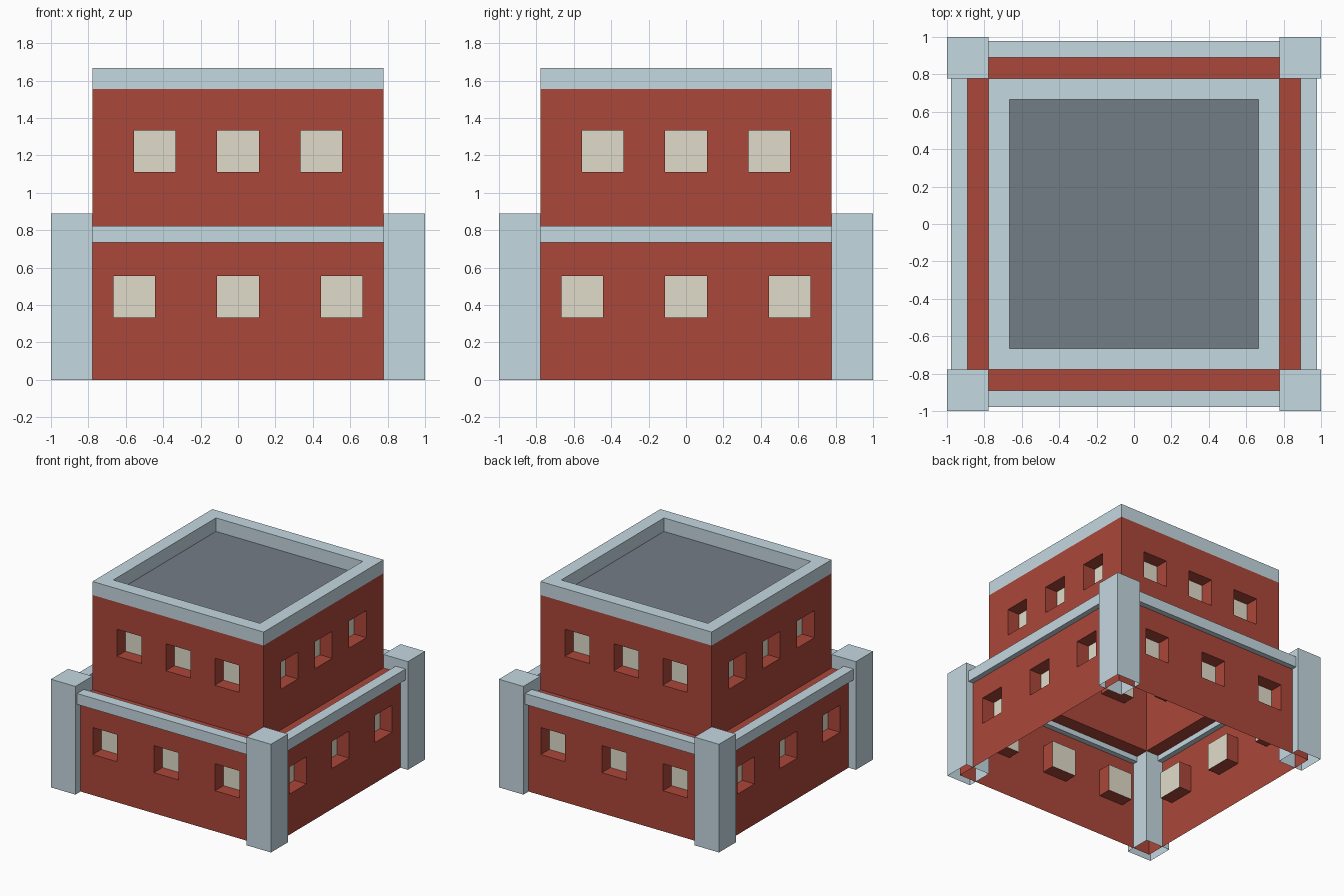
import bpy, bmesh, math
from mathutils import Matrix, Vector

if "Cube" in bpy.data.objects:
    bpy.data.objects.remove(bpy.data.objects["Cube"])

U = 1 / 9  # the building follows a grid of ninths


def material(name, rgb):
    m = bpy.data.materials.new(name)
    m.diffuse_color = (*rgb, 1)
    m.use_nodes = True
    m.node_tree.nodes["Principled BSDF"].inputs["Base Color"].default_value = m.diffuse_color
    return m


brick = material("red_brick", (0.41, 0.063, 0.041))
stone = material("pale_blue_stone", (0.56, 0.69, 0.75))
pane = material("beige_pane", (0.75, 0.715, 0.59))
slate = material("grey_roof", (0.175, 0.205, 0.24))


def finish(bm, name, *mats):
    bmesh.ops.remove_doubles(bm, verts=bm.verts, dist=1e-5)
    me = bpy.data.meshes.new(name)
    bm.to_mesh(me)
    bm.free()
    for m in mats:
        me.materials.append(m)
    ob = bpy.data.objects.new(name, me)
    bpy.context.collection.objects.link(ob)
    return ob


def face(bm, pts, index=0):
    f = bm.faces.new([bm.verts.new(Vector(p) * U) for p in pts])
    f.material_index = index
    return f


def four_sides(bm):
    """Repeat the front side around the z axis."""
    geom = bm.verts[:] + bm.edges[:] + bm.faces[:]
    for k in (1, 2, 3):
        new = bmesh.ops.duplicate(bm, geom=geom)["geom"]
        bmesh.ops.rotate(bm, verts=[g for g in new if isinstance(g, bmesh.types.BMVert)],
                         matrix=Matrix.Rotation(k * math.pi / 2, 3, 'Z'))


def storey(name, half, z0, z1, sill, centres):
    """Square shell of four walls with recessed two-unit windows."""
    bm = bmesh.new()
    xs = [-half] + [c + d for c in centres for d in (-1, 1)] + [half]
    zs = [z0, sill, sill + 2, z1]
    y, yi = -half, -half + 1
    for i, (a, b) in enumerate(zip(xs, xs[1:])):
        for j, (c, d) in enumerate(zip(zs, zs[1:])):
            if i % 2 and j == 1:
                ring = [(a, c), (b, c), (b, d), (a, d)]
                for p, q in zip(ring, ring[1:] + ring[:1]):
                    face(bm, [(p[0], y, p[1]), (q[0], y, q[1]),
                              (q[0], yi, q[1]), (p[0], yi, p[1])])
                face(bm, [(px, yi, pz) for px, pz in ring], 1)
            else:
                face(bm, [(a, y, c), (b, y, c), (b, y, d), (a, y, d)])
    four_sides(bm)
    return finish(bm, name, brick, pane)


def square_loft(name, mat, profile, cx=0, cy=0, cap=False):
    """Sweep (half width, z) points around a square."""
    bm = bmesh.new()
    signs = [(-1, -1), (1, -1), (1, 1), (-1, 1)]
    for (h0, z0), (h1, z1) in zip(profile, profile[1:]):
        for s, t in zip(signs, signs[1:] + signs[:1]):
            face(bm, [(cx + s[0] * h0, cy + s[1] * h0, z0), (cx + t[0] * h0, cy + t[1] * h0, z0),
                      (cx + t[0] * h1, cy + t[1] * h1, z1), (cx + s[0] * h1, cy + s[1] * h1, z1)])
    if cap:
        h, z = profile[-1]
        face(bm, [(cx + s[0] * h, cy + s[1] * h, z) for s in signs])
    return finish(bm, name, mat)


# Brick shells, open underneath
storey("lower_walls", 8.4, 0, 7, 3, (-5, 0, 5))
storey("upper_walls", 7, 7, 14, 10, (-4, 0, 4))
square_loft("ledge", brick, [(8.4, 7), (7, 7)])

# Stone band between the corner pillars
bm = bmesh.new()
profile = [(8, 6.6), (8.8, 6.6), (8.8, 7.4), (8, 7.4), (8, 6.6)]
for (r0, z0), (r1, z1) in zip(profile, profile[1:]):
    face(bm, [(-7, -r0, z0), (7, -r0, z0), (7, -r1, z1), (-7, -r1, z1)])
four_sides(bm)
finish(bm, "stone_band", stone)

# Corner pillars
for sx, side in ((-1, "left"), (1, "right")):
    for sy, end in ((-1, "front"), (1, "back")):
        square_loft(f"pillar_{end}_{side}", stone, [(1, 0), (1, 8)], 8 * sx, 8 * sy, cap=True)

# Parapet and sunken flat roof
square_loft("parapet", stone, [(7, 14), (7, 15), (6, 15), (6, 14)])
square_loft("roof", slate, [(6, 14)], cap=True)
